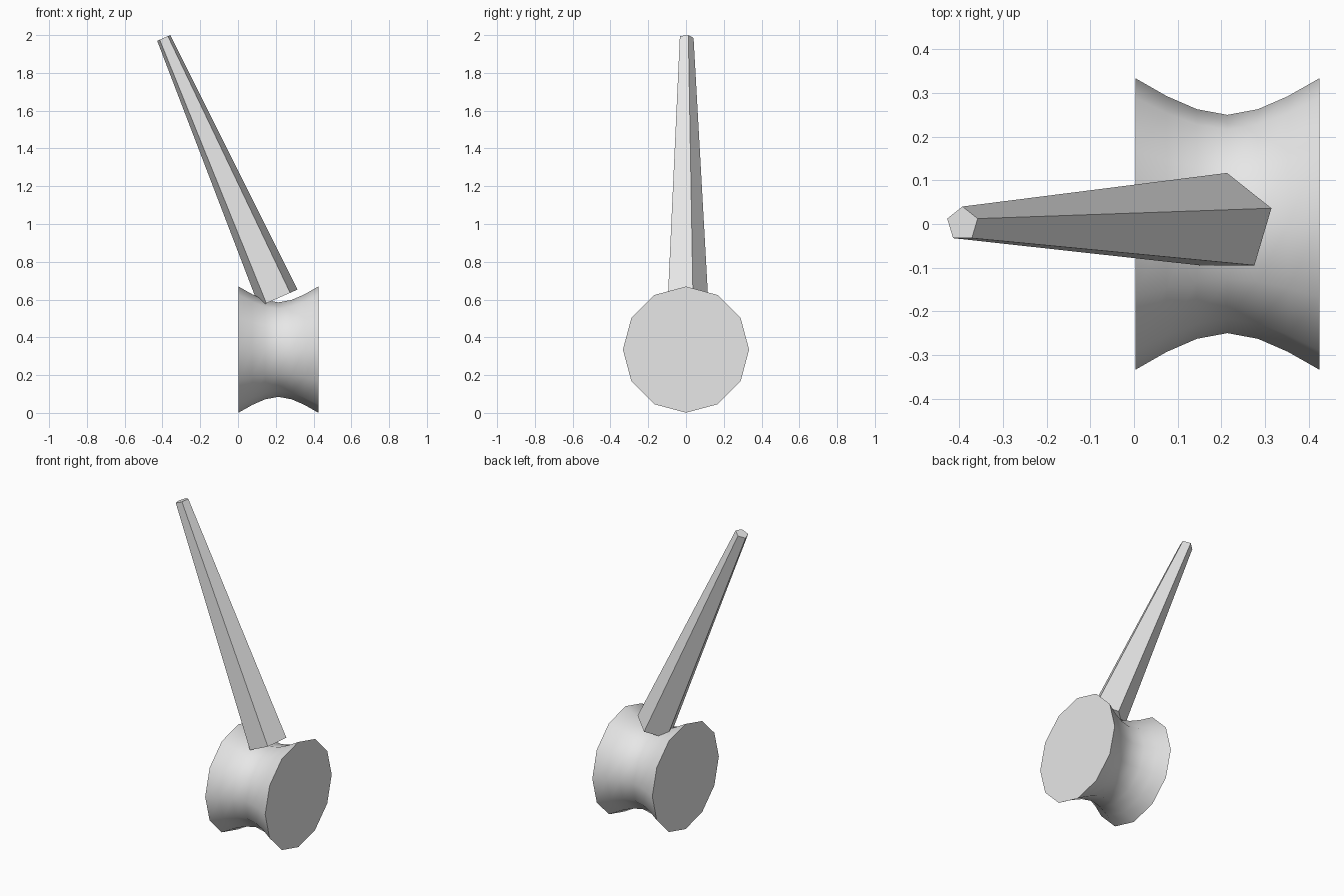
import bpy
import bmesh
from math import sin, cos, tau, atan2, radians
from mathutils import Vector

cube = bpy.data.objects.get("Cube")
if cube:
    bpy.data.objects.remove(cube, do_unlink=True)

# Single plain grey
grey = bpy.data.materials.new("plain_grey")
grey.use_nodes = True
grey.diffuse_color = (0.8, 0.8, 0.8, 1)
bsdf = next(n for n in grey.node_tree.nodes if n.type == "BSDF_PRINCIPLED")
bsdf.inputs["Base Color"].default_value = grey.diffuse_color

# Spool: twelve-sided waisted drum lying along x
SIDES = 12
half = [(0.0, 0.25), (0.07, 0.263), (0.139, 0.293), (0.211, 0.334)]
profile = [(-x, r) for x, r in reversed(half[1:])] + half
bm = bmesh.new()
rings = [[bm.verts.new((x, r * sin(tau * i / SIDES), r * cos(tau * i / SIDES)))
          for i in range(SIDES)] for x, r in profile]
for a, b in zip(rings, rings[1:]):
    for i in range(SIDES):
        j = (i + 1) % SIDES
        bm.faces.new((a[i], a[j], b[j], b[i]))
bm.faces.new(rings[0])
bm.faces.new(rings[-1])
bmesh.ops.recalc_face_normals(bm, faces=bm.faces)
mesh = bpy.data.meshes.new("spool_head")
bm.to_mesh(mesh)
bm.free()
spool = bpy.data.objects.new("spool_head", mesh)
spool.location = (0.214, 0, 0.335)
bpy.context.collection.objects.link(spool)
mesh.materials.append(grey)
bpy.ops.object.select_all(action="DESELECT")
spool.select_set(True)
bpy.context.view_layer.objects.active = spool
bpy.ops.object.shade_smooth_by_angle(angle=radians(40))

# Handle: five-sided tapered rod leaning toward -x
base, tip = Vector((0.213, 0, 0.608)), Vector((-0.393, 0, 1.985))
axis = tip - base
bpy.ops.mesh.primitive_cone_add(vertices=5, radius1=0.117, radius2=0.04,
                                depth=axis.length, location=(base + tip) / 2,
                                rotation=(0, atan2(axis.x, axis.z), 0))
handle = bpy.context.object
handle.name = handle.data.name = "tapered_handle"
handle.data.materials.append(grey)
